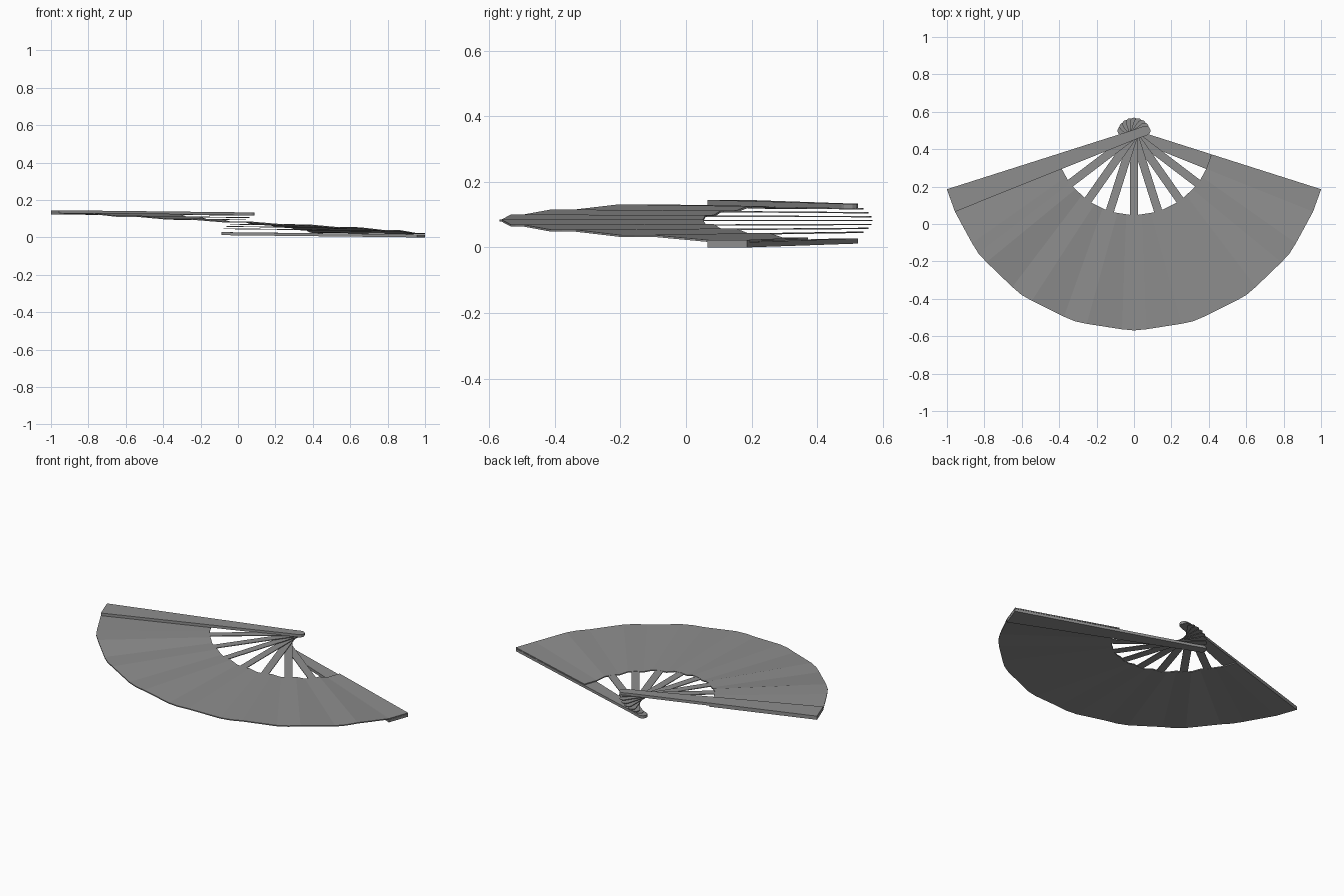
import bpy, bmesh, math
from mathutils import Vector

if "Cube" in bpy.data.objects:
    bpy.data.objects.remove(bpy.data.objects["Cube"], do_unlink=True)

PIVOT = Vector((0, 0.477, 0))
PITCH = math.radians(70.25 / 4)      # angle between neighbouring sticks
R_IN, R_OUT, TAIL = 0.425, 1.04, 0.092

grey = bpy.data.materials.new("warm grey")
grey.use_nodes = True
colour = (0.27, 0.27, 0.27, 1)
grey.diffuse_color = colour
grey.node_tree.nodes["Principled BSDF"].inputs["Base Color"].default_value = colour


def place(i, r, off, z):
    """Point at distance r along stick i, shifted sideways by off."""
    a = i * PITCH
    return PIVOT + Vector((-math.sin(a) * r - math.cos(a) * off,
                           -math.cos(a) * r + math.sin(a) * off, z))


def height(i, r):
    return 0.082 + i * (0.0122 + 0.0033 * r / R_OUT)


def guard_half(r):
    return 0.026 + 0.038 * max(r, 0) / R_OUT


def finish(bm, name):
    bmesh.ops.recalc_face_normals(bm, faces=bm.faces)
    mesh = bpy.data.meshes.new(name)
    bm.to_mesh(mesh)
    bm.free()
    mesh.materials.append(grey)
    obj = bpy.data.objects.new(name, mesh)
    bpy.context.collection.objects.link(obj)
    return obj


def stick(name, i, length, half, z_at, thick):
    """Flat tapered bar with a rounded tail behind the pivot."""
    w = half(0)
    outline = [(length, half(length)), (0, w)]
    for k in range(7):
        t = math.pi * k / 6
        outline.append((-(TAIL - w) - w * math.sin(t), w * math.cos(t)))
    outline += [(0, -w), (length, -half(length))]
    bm = bmesh.new()
    low, high = [[bm.verts.new(place(i, r, o, z_at(r) + s * thick / 2))
                  for r, o in outline] for s in (-1, 1)]
    bm.faces.new(low[::-1])
    bm.faces.new(high)
    n = len(outline)
    for k in range(n):
        m = (k + 1) % n
        bm.faces.new((low[k], low[m], high[m], high[k]))
    return finish(bm, name)


# Thin inner ribs
for i in range(-3, 4):
    stick(f"rib_{i + 4}", i, 0.9, lambda r: 0.022,
          lambda r, i=i: height(i, r), 0.004)

# Thick outer guards, one above and one below the leaf
stick("guard_upper", 4, R_OUT, guard_half,
      lambda r: 0.126 + 0.011 * r / R_OUT, 0.016)
stick("guard_lower", -4, R_OUT, guard_half,
      lambda r: 0.019 - 0.011 * r / R_OUT, 0.016)

# Pleated leaf: a flat panel over each stick, joined by ramps
bm = bmesh.new()
rows = []
for i in range(-4, 5):
    for side in (-1, 0, 1):
        row = []
        for r in (R_IN, R_OUT):
            bulge = 0.006 if side == 0 and abs(i) < 4 else 0
            z = height(i, r)
            if i == 4:
                z = 0.115 + 0.011 * r / R_OUT
            row.append(bm.verts.new(place(i, r + bulge, side * guard_half(r), z)))
        rows.append(row)
for a, b in zip(rows, rows[1:]):
    bm.faces.new((a[0], a[1], b[1], b[0]))
leaf = finish(bm, "pleated_leaf")
solid = leaf.modifiers.new("thickness", 'SOLIDIFY')
solid.thickness = 0.006
solid.offset = 0
